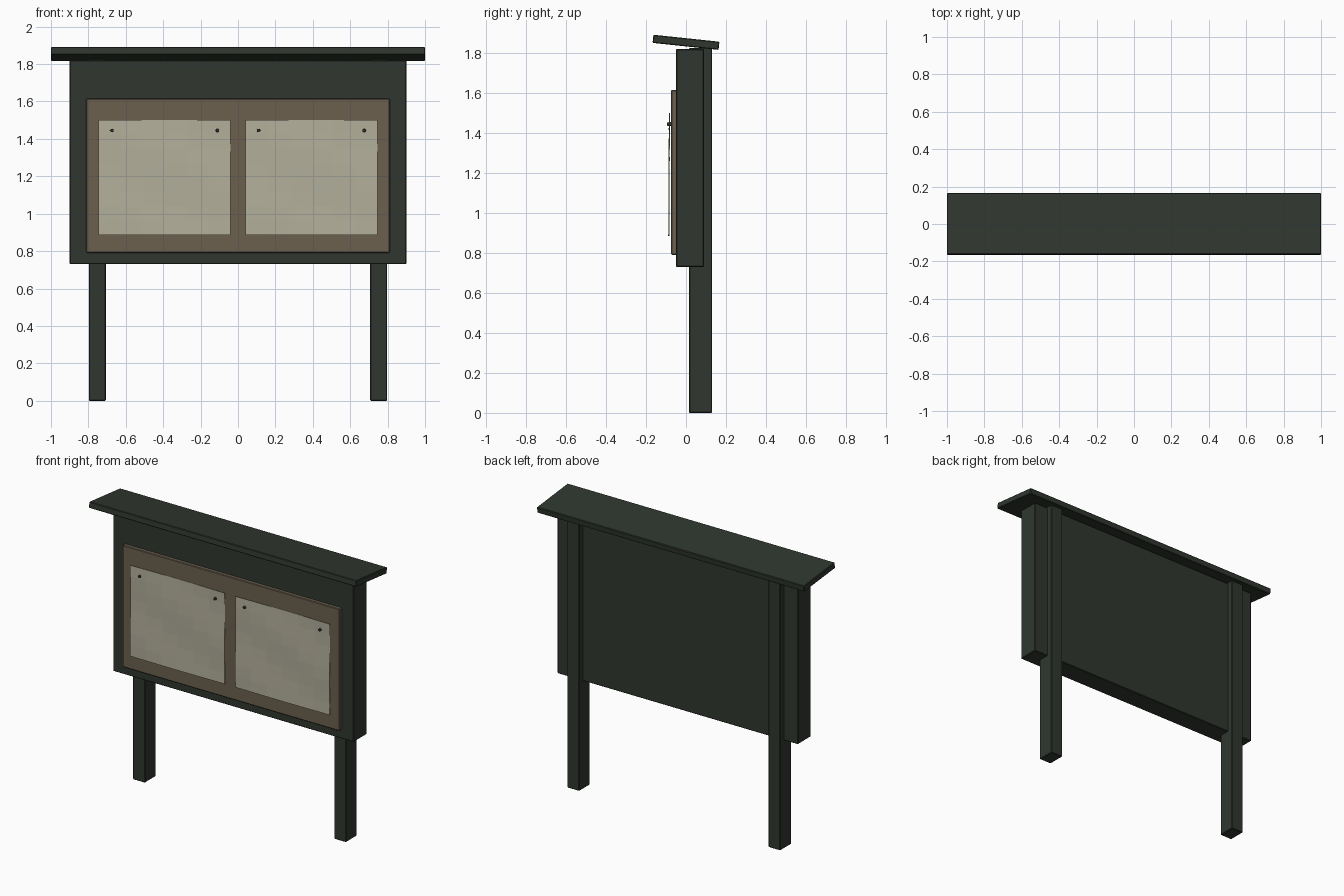
import bpy
import bmesh
import math
from mathutils import Matrix

cube = bpy.data.objects.get("Cube")
if cube:
    bpy.data.objects.remove(cube, do_unlink=True)


def material(name, color):
    mat = bpy.data.materials.new(name)
    mat.use_nodes = True
    mat.diffuse_color = (*color, 1)
    bsdf = mat.node_tree.nodes["Principled BSDF"]
    bsdf.inputs["Base Color"].default_value = (*color, 1)
    bsdf.inputs["Roughness"].default_value = 0.9
    return mat


GREEN = material("dark green paint", (0.029, 0.038, 0.028))
CORK = material("brown cork", (0.145, 0.115, 0.077))
PAPER = material("cream paper", (0.45, 0.43, 0.33))
PIN = material("dark pin", (0.035, 0.033, 0.025))


def make_object(name, bm, mat):
    bmesh.ops.recalc_face_normals(bm, faces=bm.faces)
    mesh = bpy.data.meshes.new(name)
    bm.to_mesh(mesh)
    bm.free()
    mesh.materials.append(mat)
    obj = bpy.data.objects.new(name, mesh)
    bpy.context.collection.objects.link(obj)
    return obj


def box(name, center, size, mat, tilt=0, bevel=0.004):
    bm = bmesh.new()
    bmesh.ops.create_cube(bm, size=1, matrix=Matrix.Diagonal((*size, 1)))
    obj = make_object(name, bm, mat)
    obj.location = center
    obj.rotation_euler.x = tilt
    mod = obj.modifiers.new("soft edges", "BEVEL")
    mod.width = bevel
    mod.segments = 1
    return obj


# Board case, cork panel and sloping roof
box("board_case", (0, 0.02, 1.275), (1.8, 0.14, 1.09), GREEN)
box("cork_panel", (0, -0.06, 1.203), (1.624, 0.03, 0.824), CORK)
box("roof", (0, 0, 1.854), (2.0, 0.332, 0.041), GREEN, tilt=math.radians(-6))


def paper_sheet(name, x):
    """Thin notice that curls slightly away from the cork."""
    bm = bmesh.new()
    bmesh.ops.create_grid(bm, x_segments=6, y_segments=8, size=0.5)
    for v in bm.verts:
        across, up = v.co.x, v.co.y
        curl = 0.003 * (0.5 - up) + 0.002 * math.sin(9 * up + 5 * across)
        v.co = (x + across * 0.706, -0.083 - curl, 1.193 + up * 0.615)
    obj = make_object(name, bm, PAPER)
    mod = obj.modifiers.new("thickness", "SOLIDIFY")
    mod.thickness = 0.002
    mod.offset = 0


def push_pin(name, x):
    bm = bmesh.new()
    bmesh.ops.create_cone(
        bm, cap_ends=True, segments=12, radius1=0.011, radius2=0.008, depth=0.022,
        matrix=Matrix.Translation((x, -0.085, 1.445)) @ Matrix.Rotation(math.pi / 2, 4, "X"))
    make_object(name, bm, PIN)


# Mirrored posts, notices and pins
for side, s in (("left", 1), ("right", -1)):
    box(f"{side}_post", (s * 0.752, 0.073, 0.913), (0.09, 0.116, 1.826), GREEN)
    paper_sheet(f"{side}_notice", s * 0.393)
    for place, x in (("inner", 0.11), ("outer", 0.674)):
        push_pin(f"{side}_{place}_pin", s * x)
